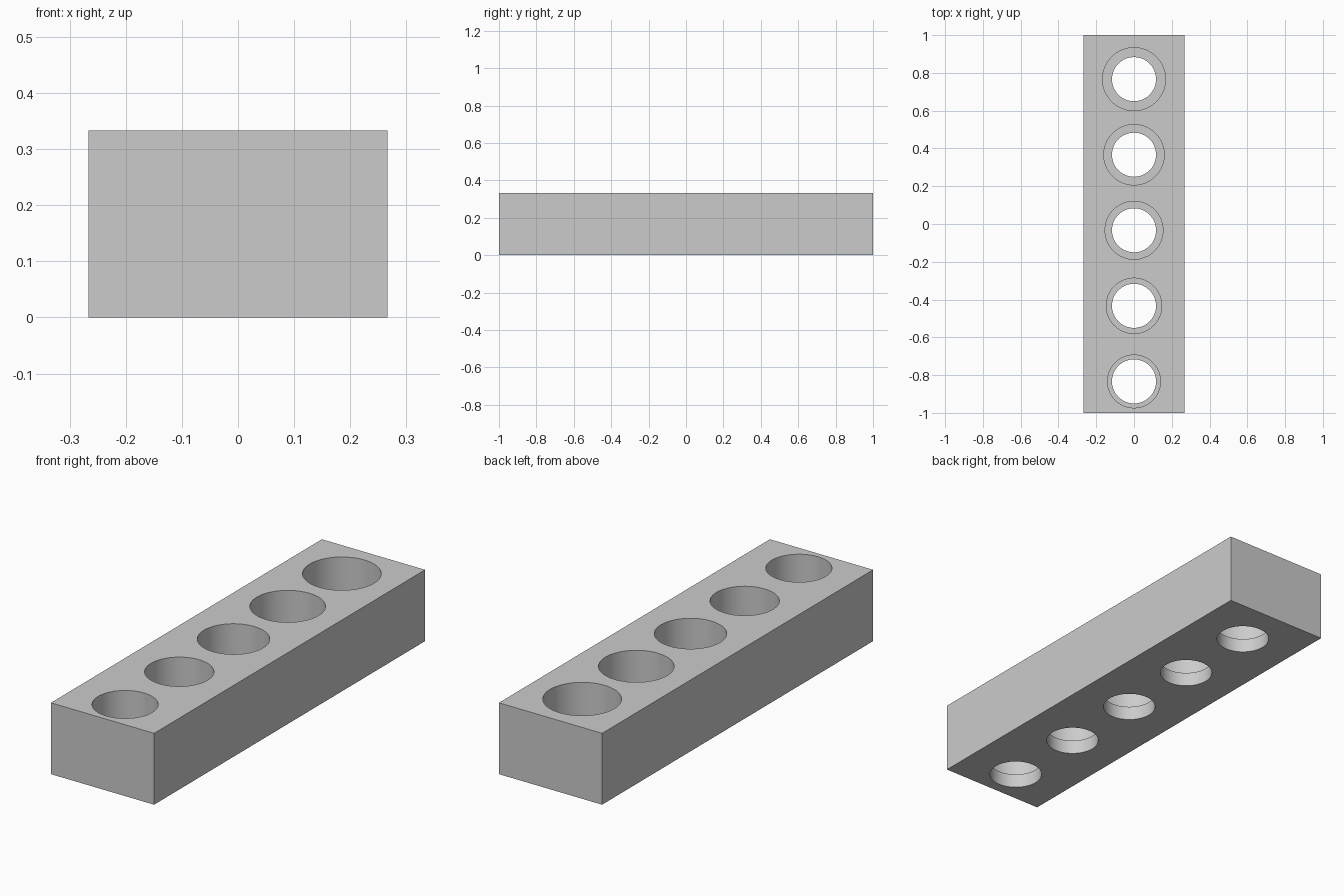
import bpy
import bmesh
import math

if "Cube" in bpy.data.objects:
    bpy.data.objects.remove(bpy.data.objects["Cube"])

WIDTH, LENGTH, HEIGHT = 0.5333, 2.0, 0.3333
LEDGE_Z = 0.0667          # height of the flat ledge inside each hole
THROUGH_R = 0.1167        # narrow lower bore
SEGMENTS = 64

grey = bpy.data.materials.new("plain grey")
grey.diffuse_color = (0.6, 0.6, 0.6, 1.0)
grey.use_nodes = True
grey.node_tree.nodes["Principled BSDF"].inputs["Base Color"].default_value = grey.diffuse_color


def new_object(name, bm):
    bmesh.ops.recalc_face_normals(bm, faces=bm.faces)
    mesh = bpy.data.meshes.new(name)
    bm.to_mesh(mesh)
    bm.free()
    mesh.materials.append(grey)
    obj = bpy.data.objects.new(name, mesh)
    bpy.context.collection.objects.link(obj)
    return obj


# Rectangular block
bm = bmesh.new()
bmesh.ops.create_cube(bm, size=1)
for v in bm.verts:
    v.co = (v.co.x * WIDTH, v.co.y * LENGTH, (v.co.z + 0.5) * HEIGHT)
block = new_object("gauge_block", bm)

# Stepped holes: narrow bore below, wide bore above, growing towards the back
bm = bmesh.new()
for i in range(5):
    y = -0.8333 + 0.4 * i
    wide_r = 0.14 + 0.00667 * i
    profile = [(THROUGH_R, -0.1), (THROUGH_R, LEDGE_Z),
               (wide_r, LEDGE_Z), (wide_r, HEIGHT + 0.1)]
    rings = []
    for r, z in profile:
        rings.append([bm.verts.new((r * math.cos(a), y + r * math.sin(a), z))
                      for a in (2 * math.pi * k / SEGMENTS for k in range(SEGMENTS))])
    for low, high in zip(rings, rings[1:]):
        for k in range(SEGMENTS):
            n = (k + 1) % SEGMENTS
            bm.faces.new((low[k], low[n], high[n], high[k]))
    bm.faces.new(rings[0][::-1])
    bm.faces.new(rings[-1])
cutter = new_object("hole_cutter", bm)
cutter.hide_render = True

# Cut the holes and keep their rims sharp
cut = block.modifiers.new("holes", 'BOOLEAN')
cut.operation = 'DIFFERENCE'
cut.solver = 'EXACT'
cut.object = cutter
bpy.context.view_layer.objects.active = block
block.select_set(True)
bpy.ops.object.modifier_apply(modifier=cut.name)
bpy.data.objects.remove(cutter, do_unlink=True)
bpy.ops.object.shade_smooth_by_angle(angle=math.radians(30))
